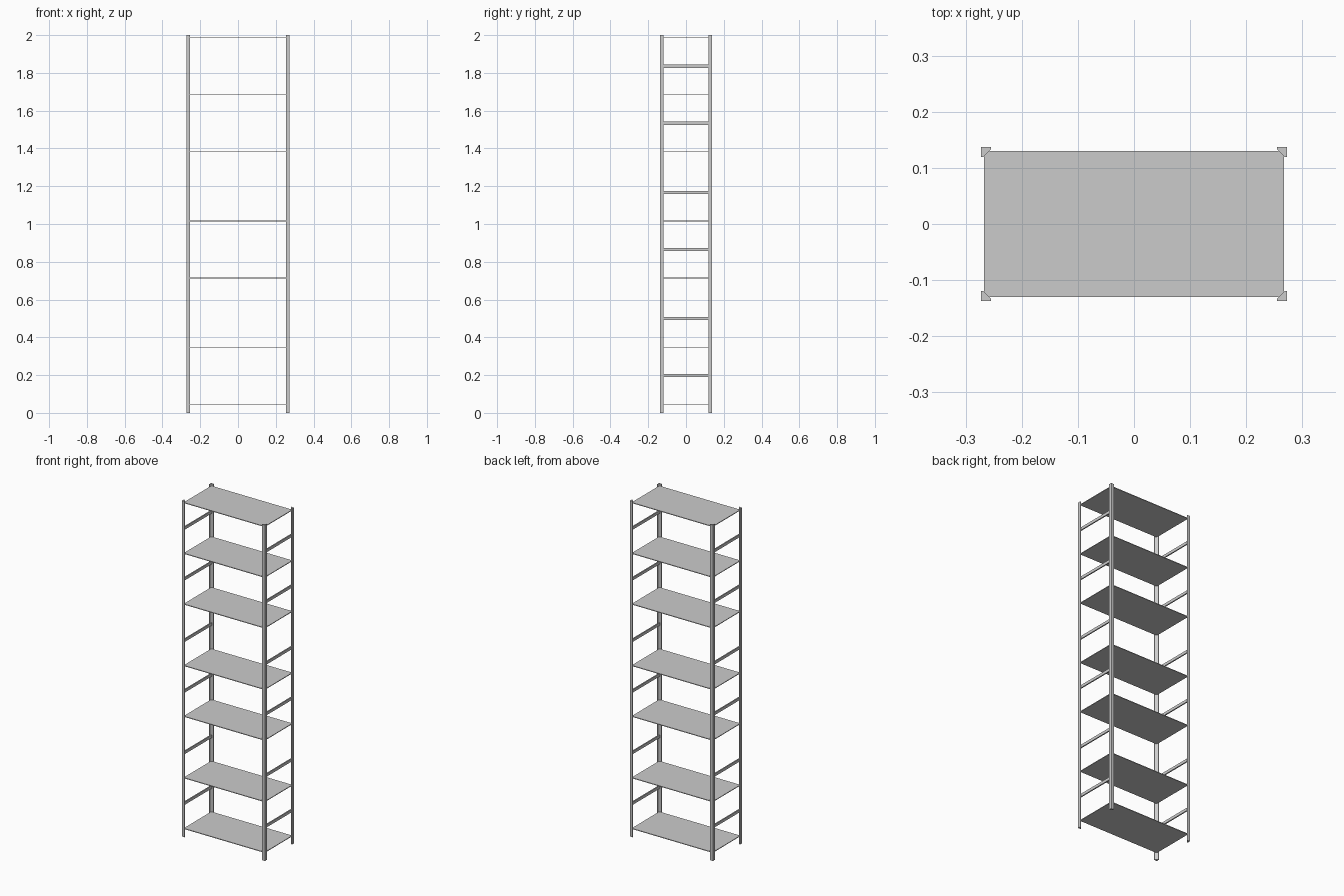
import bpy

if "Cube" in bpy.data.objects:
    bpy.data.objects.remove(bpy.data.objects["Cube"])

OX, OY, LEG, LIP = 0.273, 0.137, 0.018, 0.004  # outer corner, post leg width, post edge thickness


def mesh_object(name, verts, faces):
    me = bpy.data.meshes.new(name)
    me.from_pydata(verts, [], faces)
    ob = bpy.data.objects.new(name, me)
    bpy.context.collection.objects.link(ob)
    return ob


def prism(name, profile, z0, z1):
    n = len(profile)
    area = sum(profile[i][0] * profile[(i + 1) % n][1] - profile[(i + 1) % n][0] * profile[i][1]
               for i in range(n))
    if area < 0:
        profile = profile[::-1]
    verts = [(x, y, z) for z in (z0, z1) for x, y in profile]
    faces = [tuple(range(n))[::-1], tuple(range(n, 2 * n))]
    faces += [(i, (i + 1) % n, n + (i + 1) % n, n + i) for i in range(n)]
    return mesh_object(name, verts, faces)


def box(name, x0, x1, y0, y1, z0, z1):
    return prism(name, [(x0, y0), (x1, y0), (x1, y1), (x0, y1)], z0, z1)


# Corner posts with a slanted inner face
corner = [(0, 0), (LEG, 0), (LEG, LIP), (LIP, LEG), (0, LEG)]
for sx, side in ((-1, "left"), (1, "right")):
    for sy, end in ((-1, "front"), (1, "back")):
        profile = [(sx * (OX - a), sy * (OY - b)) for a, b in corner]
        prism(f"{end}_{side}_post", profile, 0, 2)

# Thin shelves
shelf_heights = [0.046, 0.348, 0.714, 1.016, 1.382, 1.684, 1.986]
for i, z in enumerate(shelf_heights):
    box(f"shelf_{i + 1}", -0.267, 0.267, -0.13, 0.13, z - 0.002, z + 0.002)

# Side rails midway above each shelf except the top one
for i, z in enumerate(shelf_heights[:-1]):
    for sx, side in ((-1, "left"), (1, "right")):
        xs = sorted((sx * 0.260, sx * 0.267))
        box(f"{side}_rail_{i + 1}", xs[0], xs[1], -0.13, 0.13, z + 0.143, z + 0.160)
